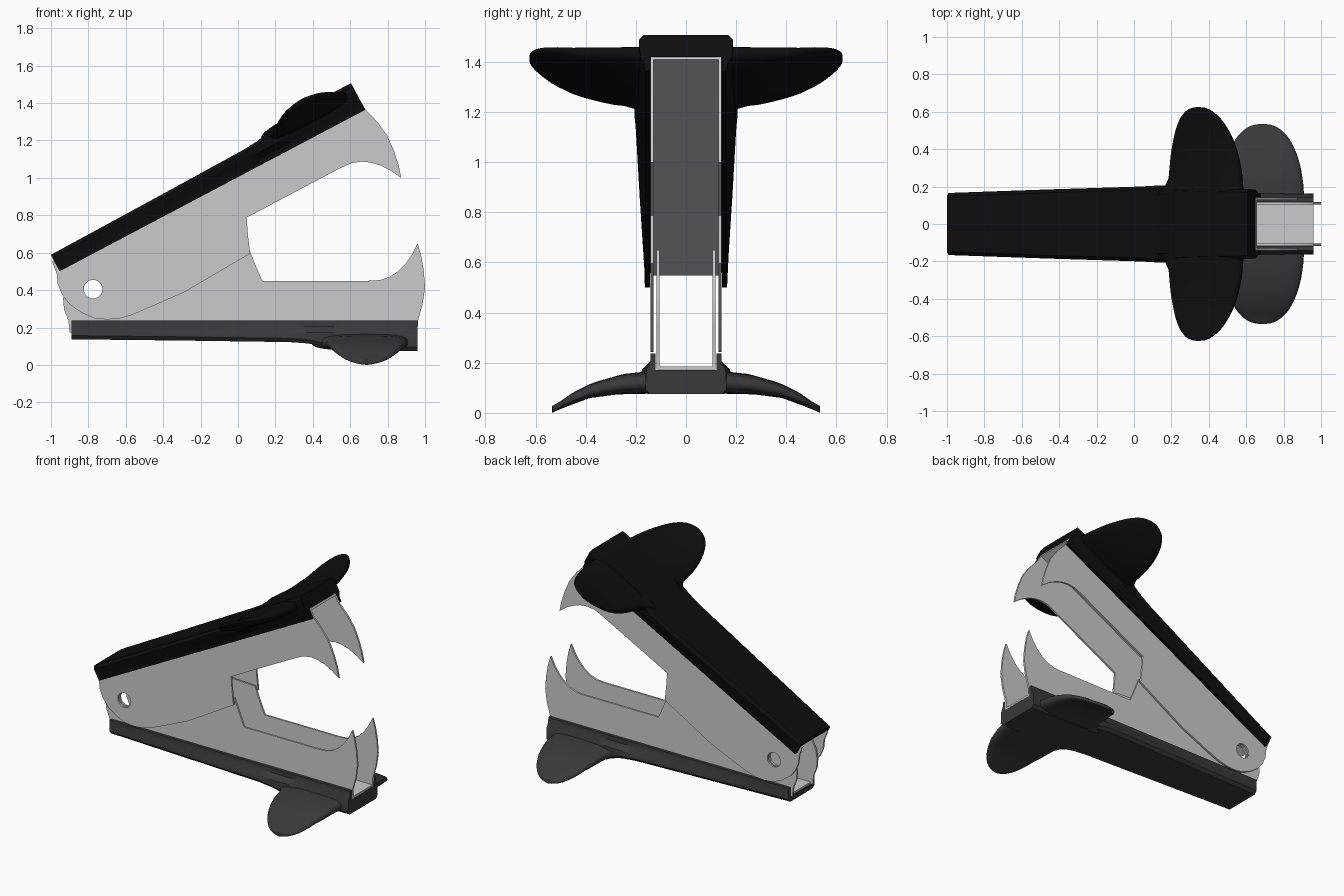
import bpy, bmesh, math
from mathutils import Vector

if "Cube" in bpy.data.objects:
    bpy.data.objects.remove(bpy.data.objects["Cube"])

# Each jaw is described in (u, y, n): u along the jaw from the hinge, n outward to its handle
HX, HZ = -0.775, 0.405
CA, SA = 0.884, 0.467


def lower(u, y, n):
    return Vector((HX + u, y, HZ - n))


def upper(u, y, n):
    return Vector((HX + CA * u - SA * n, y, HZ + SA * u + CA * n))


def material(name, v):
    m = bpy.data.materials.new(name)
    m.diffuse_color = (v, v, v, 1)
    m.use_nodes = True
    m.node_tree.nodes["Principled BSDF"].inputs["Base Color"].default_value = m.diffuse_color
    return m


def finish(bm, name, place, mat=None, angle=35):
    for v in bm.verts:
        v.co = place(*v.co)
    bmesh.ops.recalc_face_normals(bm, faces=bm.faces)
    me = bpy.data.meshes.new(name)
    bm.to_mesh(me)
    bm.free()
    ob = bpy.data.objects.new(name, me)
    bpy.context.collection.objects.link(ob)
    if mat:
        me.materials.append(mat)
    bpy.ops.object.select_all(action='DESELECT')
    ob.select_set(True)
    bpy.context.view_layer.objects.active = ob
    bpy.ops.object.shade_smooth_by_angle(angle=math.radians(angle))
    return ob


def loft(bm, rings):
    loops = [[bm.verts.new(p) for p in r] for r in rings]
    k = len(loops[0])
    for a, b in zip(loops, loops[1:]):
        for i in range(k):
            j = (i + 1) % k
            bm.faces.new((a[i], a[j], b[j], b[i]))
    bm.faces.new(loops[0])
    bm.faces.new(loops[-1])


def lerp(table, x):
    for (x0, v0), (x1, v1) in zip(table, table[1:]):
        if x <= x1:
            return v0 + (v1 - v0) * (x - x0) / (x1 - x0)
    return table[-1][1]


# Side plate outline with tooth and rounded hinge end
PLATE = [(-.125, .232), (1.735, .232), (1.737, .17), (1.762, .08), (1.775, -.01),
         (1.768, -.1), (1.754, -.18), (1.735, -.245), (1.705, -.185), (1.67, -.135),
         (1.63, -.095), (1.585, -.066), (1.535, -.049), (1.475, -.045), (.905, -.045),
         (.868, -.13), (.831, -.224), (.425, -.242), (.225, -.228), (.12, -.219),
         (.053, -.205), (-.01, -.178), (-.065, -.142), (-.112, -.085), (-.148, -.015),
         (-.16, .05), (-.155, .11), (-.132, .167)]
HOLE = [(.05 * math.cos(i * math.pi / 14), .05 * math.sin(i * math.pi / 14)) for i in range(28)]


def channel(name, place, yo, t=0.013):
    for side, label in ((1, "back"), (-1, "front")):
        bm = bmesh.new()
        edges = []
        for loop in (PLATE, HOLE):
            vs = [bm.verts.new((u, side * yo, n)) for u, n in loop]
            edges += [bm.edges.new((vs[i - 1], vs[i])) for i in range(len(vs))]
        bmesh.ops.triangle_fill(bm, edges=edges, use_beauty=True, use_dissolve=False)
        bmesh.ops.recalc_face_normals(bm, faces=bm.faces)
        ext = bmesh.ops.extrude_face_region(bm, geom=bm.faces[:], use_keep_orig=True)
        for v in ext["geom"]:
            if isinstance(v, bmesh.types.BMVert):
                v.co.y -= side * t
        finish(bm, f"{name}_plate_{label}", place, angle=20)
    # web joining the two plates
    bm = bmesh.new()
    w = yo - t * .5
    loft(bm, [[(u, -w, .219), (u, w, .219), (u, w, .232), (u, -w, .232)] for u in (-.11, 1.735)])
    finish(bm, f"{name}_web", place)


# Handle stations: u, outer height, half width
STATIONS = [(-.114, .268, .166), (.5, .275, .185), (1.05, .283, .2), (1.15, .29, .205),
            (1.22, .305, .205), (1.28, .324, .2), (1.34, .33, .195), (1.735, .33, .187)]


def handle(name, place, yi, dw, mat):
    bm = bmesh.new()
    rings = []
    for u, no, w in STATIONS:
        w -= dw
        half = [(yi, .233), (yi, .168), (yi + .02, .168), (yi + .021, .2),
                (max(w - .004, yi + .021), .232), (w, no - .02), (w - .018, no)]
        rings.append([(u, y, n) for y, n in half] + [(u, -y, n) for y, n in reversed(half)])
    loft(bm, rings)
    finish(bm, name, place, mat)


# Wing inner and outer heights against span fraction
INNER = [(0, .237), (.3, .25), (.6, .285), (.8, .325), (.9, .355), (1, .378)]
OUTER = [(0, .328), (.35, .331), (.63, .346), (.9, .387), (1, .405)]


def spow(v, e):
    return math.copysign(abs(v) ** e, v)


def wings(name, place, y0, ymax, lift, mat):
    for side, label in ((1, "back"), (-1, "front")):
        bm = bmesh.new()
        rings = []
        for k in range(17):
            a = k / 16 * math.radians(88.5)
            s = math.sin(a)
            y = y0 + (ymax - y0) * s
            h = .222 * math.cos(a) ** .85
            # root fillet blending towards the hinge
            f = .07 * max(0, 1 - s / .22) ** 2
            no = .33 + (lerp(OUTER, s) - .33) * lift
            ni = .24 + (lerp(INNER, s) - .24) * (.88 if lift < 1 else 1)
            mid, th = (no + ni) / 2, (no - ni) / 2
            ring = []
            for i in range(28):
                p = i * math.tau / 28
                c = spow(math.cos(p), .75)
                u = 1.462 + h * c + (f * c if c < 0 else 0)
                ring.append((u, side * y, mid + th * spow(math.sin(p), .6)))
            rings.append(ring)
        loft(bm, rings)
        finish(bm, f"{name}_{label}", place, mat, 50)


black = material("black_plastic", 0.004)
dark = material("dark_grey_plastic", 0.04)

# Lower jaw nests inside the upper one
channel("lower_jaw", lower, 0.118)
handle("lower_handle", lower, 0.121, 0.025, dark)
wings("lower_finger_rest", lower, 0.13, 0.535, 1.0, dark)

channel("upper_jaw", upper, 0.142)
handle("upper_handle", upper, 0.144, 0.0, black)
wings("upper_finger_rest", upper, 0.155, 0.625, 0.65, black)
